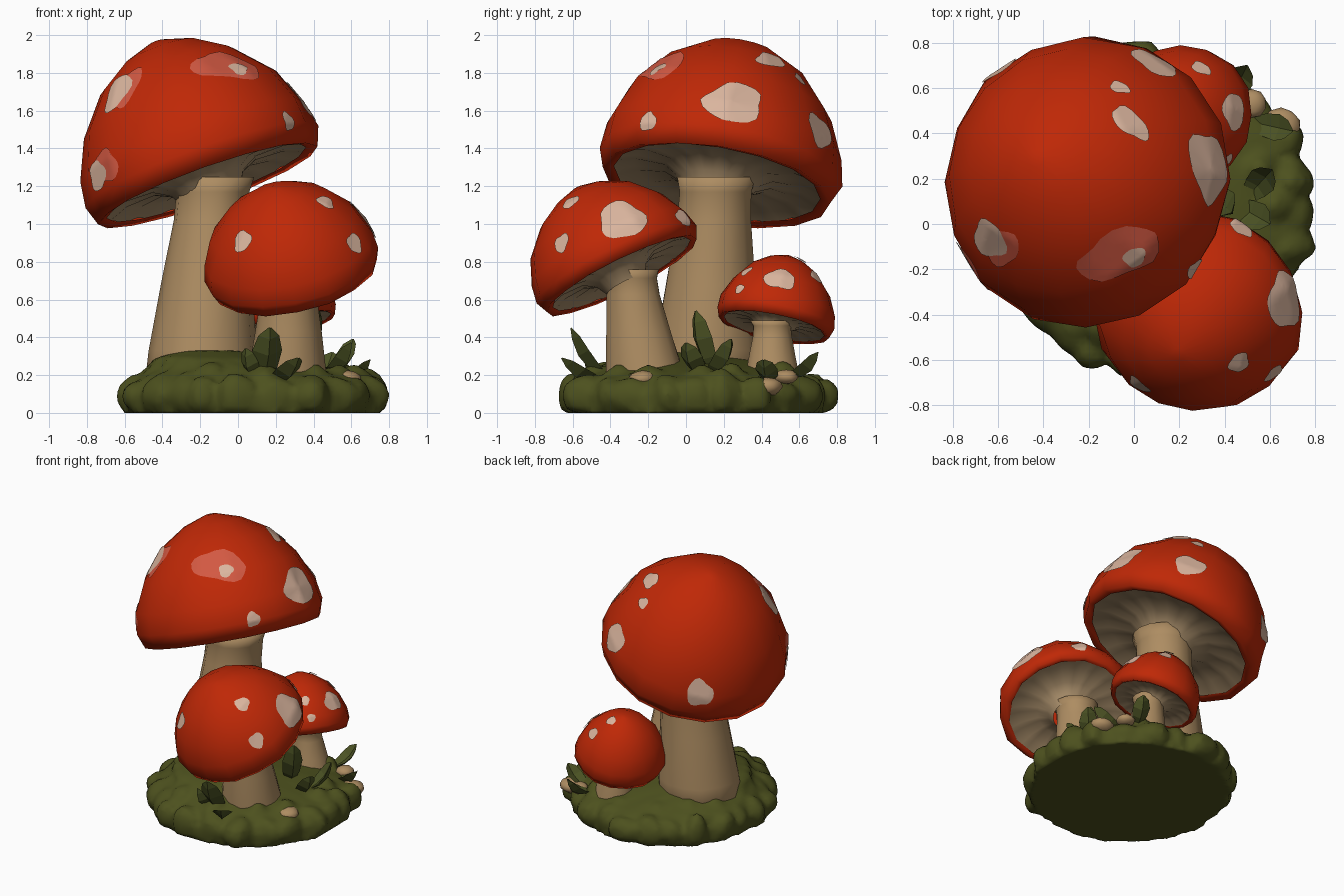
import bpy
import bmesh
import random
from math import sin, cos, pi
from mathutils import Vector, Matrix
from mathutils.bvhtree import BVHTree

random.seed(4)
if "Cube" in bpy.data.objects:
    bpy.data.objects.remove(bpy.data.objects["Cube"], do_unlink=True)


def material(name, rgb):
    m = bpy.data.materials.new(name)
    m.use_nodes = True
    m.diffuse_color = (*rgb, 1)
    m.node_tree.nodes["Principled BSDF"].inputs["Base Color"].default_value = (*rgb, 1)
    return m


RED = material("cap red", (0.52, 0.021, 0.002))
PALE = material("spot cream", (0.70, 0.46, 0.34))
PINK = material("spot pink", (0.65, 0.10, 0.055))
TAN = material("stem tan", (0.42, 0.265, 0.122))
GILL = material("gill tan", (0.38, 0.26, 0.14))
MOSS = material("moss green", (0.074, 0.082, 0.013))
LEAF = material("leaf green", (0.070, 0.084, 0.017))


def finish(name, bm, mat, smooth=True):
    """Turn a bmesh into a named, coloured object."""
    for f in bm.faces:
        f.smooth = smooth
    mesh = bpy.data.meshes.new(name)
    bm.to_mesh(mesh)
    bm.free()
    mesh.materials.append(mat)
    ob = bpy.data.objects.new(name, mesh)
    bpy.context.scene.collection.objects.link(ob)
    return ob


def loft(bm, rings, start=False, end=False):
    """Skin a list of equal point rings, optionally closing the ends."""
    vs = [[bm.verts.new(p) for p in ring] for ring in rings]
    n = len(vs[0])
    for a, b in zip(vs, vs[1:]):
        for j in range(n):
            k = (j + 1) % n
            bm.faces.new((a[j], a[k], b[k], b[j]))
    if start:
        bm.faces.new(vs[0][::-1])
    if end:
        bm.faces.new(vs[-1])
    bm.normal_update()


def circle(n, r, z, centre=(0, 0), wobble=0.0):
    pts = []
    for j in range(n):
        q = r * (1 + random.uniform(-wobble, wobble))
        a = 2 * pi * j / n
        pts.append(Vector((centre[0] + q * cos(a), centre[1] + q * sin(a), z)))
    return pts


def spot(name, tree, centre, ru, rv, mat, lift):
    """Thin irregular plate that follows the cap surface."""
    c, normal, _, _ = tree.find_nearest(Vector(centre))
    u = Vector((0, 0, 1)).cross(normal).normalized()
    v = normal.cross(u)
    n, phase = 20, random.uniform(0, 6)
    bm = bmesh.new()
    rings = []
    for t in (1, 0.8, 0.6, 0.4, 0.2, 0.03):
        ring = []
        for j in range(n):
            a = 2 * pi * j / n
            w = t * (1 + 0.1 * sin(3 * a + phase) + 0.05 * sin(5 * a))
            p, pn, _, _ = tree.find_nearest(c + u * (ru * w * cos(a)) + v * (rv * w * sin(a)))
            ring.append(p + pn * lift)
        rings.append(ring)
    loft(bm, rings, end=True)
    finish(name, bm, mat)


CAP = [(.86, 0), (.94, -.02), (1, .11), (.97, .29), (.83, .55), (.58, .79), (.31, .93), (.06, 1)]
GILLS = [(.24, -.14), (.31, -.01), (.45, .06), (.7, .06), (.88, 0)]
STEM = [(0, 1), (.2, .94), (.5, .8), (.8, .66), (.93, .64), (1, .72)]


def mushroom(size, centre, axis, radius, height, foot, foot_r, top, spots):
    tilt = Vector((0, 0, 1)).rotation_difference(Vector(axis)).to_matrix().to_4x4()
    place = Matrix.Translation(centre) @ tilt

    # cap: faceted dome with a rolled rim
    bm = bmesh.new()
    loft(bm, [[place @ p for p in circle(16, r * radius, z * height, wobble=0.014)]
              for r, z in CAP], end=True)
    tree = BVHTree.FromBMesh(bm)
    finish(size + "_cap", bm, RED)

    # gills: softly pleated funnel under the cap
    bm = bmesh.new()
    rings = []
    for r, z in GILLS:
        ring = circle(48, r * radius, z * radius)
        for j, p in enumerate(ring):
            p.z += 0.016 * radius * (j % 3 == 0) * (r > .4)
        rings.append([place @ p for p in ring])
    loft(bm, rings)
    finish(size + "_gills", bm, GILL)

    # stem: leaning taper
    bm = bmesh.new()
    rings = []
    for t, r in STEM:
        c = Vector(foot).lerp(Vector(top), t)
        rings.append(circle(14, r * foot_r, c.z, c.xy, 0.02))
    loft(bm, rings, True, True)
    finish(size + "_stem", bm, TAN)

    for i, (p, ru, rv, mat) in enumerate(spots):
        spot(f"{size}_spot_{i + 1}", tree, p, ru, rv, mat, 0.005 if mat == PINK else 0.008)


mushroom("large", (-.165, .165, 1.22), (-.36, .17, 1), .65, .80,
         (-.2, .1, .1), .30, (-.13, .16, 1.25), [
    ((-.06, -.13, 1.83), .20, .12, PINK), ((0, -.14, 1.81), .05, .05, PALE),
    ((-.57, -.08, 1.70), .09, .13, PINK), ((-.60, -.03, 1.66), .09, .12, PALE),
    ((-.64, -.16, 1.31), .12, .09, PINK), ((-.70, -.12, 1.26), .08, .08, PALE),
    ((.30, -.22, 1.56), .05, .055, PALE), ((.34, .25, 1.65), .165, .13, PALE),
    ((-.02, .44, 1.86), .10, .06, PALE), ((-.07, .58, 1.75), .045, .04, PALE),
    ((.10, .72, 1.50), .11, .10, PALE), ((-.52, .58, 1.24), .09, .10, PALE)])

mushroom("medium", (.295, -.345, .735), (-.22, -.5, 1), .472, .52,
         (.26, -.20, .1), .22, (.27, -.30, .76), [
    ((.64, -.33, 1.0), .13, .12, PALE), ((.45, -.59, 1.08), .05, .05, PALE),
    ((.60, -.64, .89), .05, .055, PALE), ((.04, -.68, .90), .055, .06, PALE),
    ((.47, -.02, 1.03), .055, .05, PALE)])

mushroom("small", (.225, .465, .46), (-.25, .2, 1), .315, .39,
         (.29, .46, .08), .16, (.25, .455, .49), [
    ((.43, .50, .70), .085, .07, PALE), ((.33, .32, .75), .035, .035, PALE),
    ((.42, .28, .66), .028, .028, PALE), ((.30, .70, .73), .045, .04, PALE),
    ((.20, .60, .80), .035, .035, PALE)])

# moss mound with a flat underside, fused with its lumps
bm = bmesh.new()
loft(bm, [circle(40, .69, 0, (.08, .05), .02), circle(40, .69, .10, (.08, .05), .02),
          circle(40, .61, .19, (.07, .05), .03), circle(40, .48, .24, (.01, .02), .04),
          circle(40, .33, .29, (-.11, -.04), .04), circle(40, .14, .33, (-.15, -.06))],
     True, True)


def lump(x, y, z, r, rz):
    new = bmesh.ops.create_icosphere(bm, subdivisions=2, radius=1)["verts"]
    turn = random.uniform(0, 6)
    for v in new:
        k = 1 + .12 * sin(3 * v.co.x + turn) + .09 * sin(4 * v.co.y + turn)
        v.co = Vector((x + v.co.x * r * k, y + v.co.y * r * k, max(0, z + v.co.z * rz * k)))


# rim lumps, then a looser inner ring
for count, ring_r, z, rz in ((23, .635, .09, .11), (13, .52, .17, .08)):
    for i in range(count):
        a = 2 * pi * (i + random.uniform(-.25, .25)) / count
        q = ring_r + random.uniform(-.03, .025)
        lump(.08 + q * cos(a), .05 + q * sin(a), z, random.uniform(.08, .125),
             rz * random.uniform(.8, 1.2))
moss = finish("moss_base", bm, MOSS)
fuse = moss.modifiers.new("Fuse", "REMESH")
fuse.mode = "VOXEL"
fuse.voxel_size = 0.025
fuse.use_smooth_shade = True


def leaf(i, base, tip, width):
    """Broad folded blade that curves up from base to tip."""
    base, tip = Vector(base), Vector(tip)
    along = (tip - base).normalized()
    side = along.cross(Vector((0, 0, 1))).normalized()
    up = side.cross(along)
    rings = []
    for t, w in ((0, .45), (.3, .85), (.6, 1), (.85, .7), (1, .1)):
        c = base.lerp(tip, t) - up * (.035 * sin(pi * t))
        s = side * (width * w / 2)
        rings.append([c + s + up * .03 * w, c + up * .008 * w,
                      c - s + up * .03 * w, c - up * .022 * w])
    bm = bmesh.new()
    loft(bm, rings, True, True)
    bmesh.ops.recalc_face_normals(bm, faces=bm.faces)
    finish(f"leaf_{i}", bm, LEAF, smooth=False)


for i, data in enumerate([
        ((.13, -.40, .16), (.17, -.61, .45), .16), ((.18, -.42, .16), (.32, -.66, .29), .14),
        ((.10, -.42, .17), (.04, -.54, .34), .10), ((.33, .15, .20), (.43, .05, .54), .14),
        ((.46, .08, .20), (.60, .00, .37), .13), ((.50, .12, .20), (.61, .24, .39), .13),
        ((.52, .45, .17), (.70, .41, .28), .12), ((.42, .54, .19), (.50, .70, .32), .12)]):
    leaf(i + 1, *data)

# small worn stones half sunk in the moss
for i, (x, y, z, r) in enumerate([(.58, -.23, .18, .075), (.65, .43, .14, .085),
                                  (.52, .53, .19, .065)]):
    bm = bmesh.new()
    bmesh.ops.create_icosphere(bm, subdivisions=2, radius=r)
    for v in bm.verts:
        v.co = Vector((x, y, z)) + Vector((v.co.x, v.co.y, v.co.z * .6)) * random.uniform(.93, 1.05)
    finish(f"stone_{i + 1}", bm, TAN)
